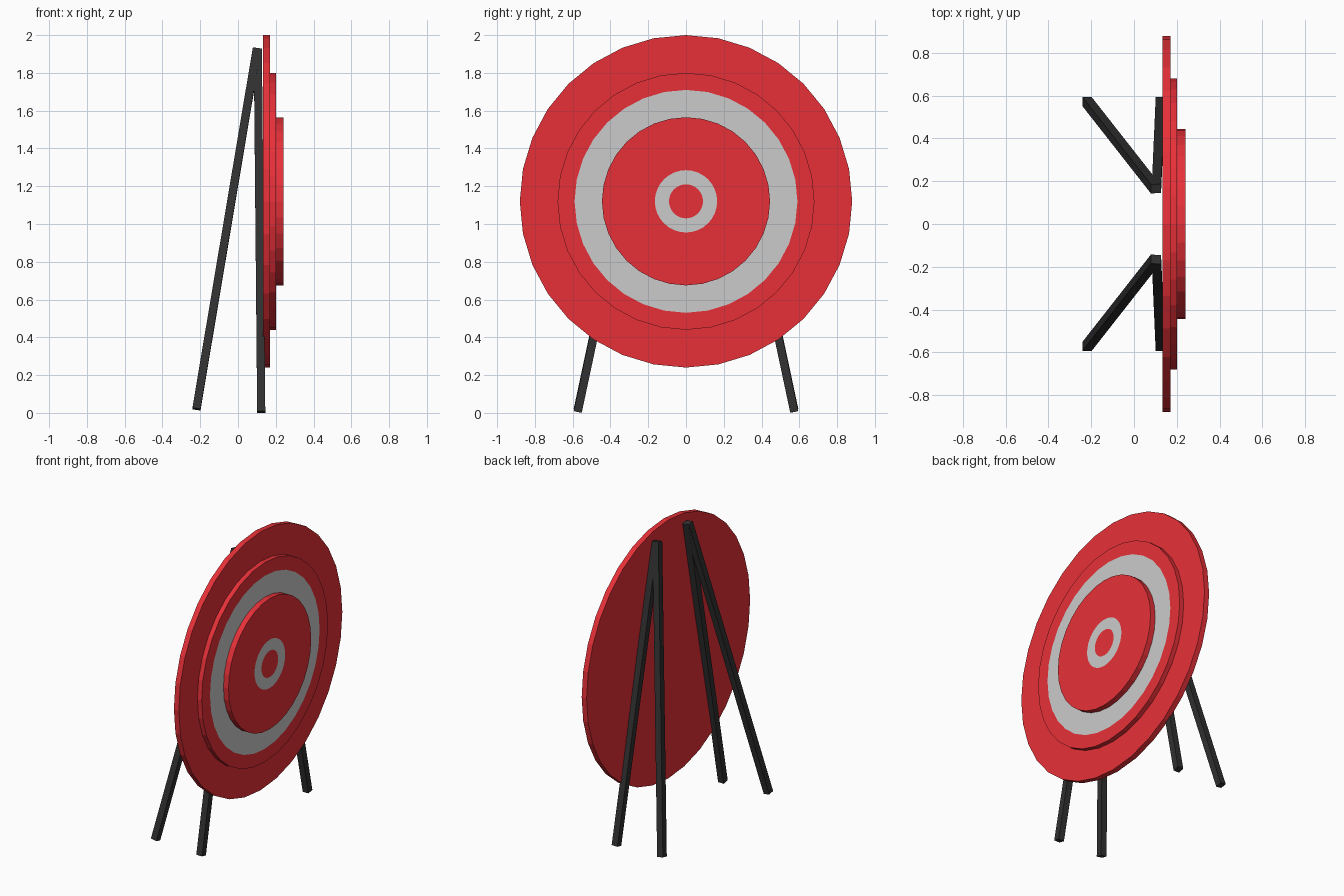
import bpy, bmesh
from math import sin, cos, pi
from mathutils import Vector

if "Cube" in bpy.data.objects:
    bpy.data.objects.remove(bpy.data.objects["Cube"])

SIDES = 32
CENTRE_Z = 1.12


def material(name, rgb):
    m = bpy.data.materials.new(name)
    m.diffuse_color = (*rgb, 1)
    m.use_nodes = True
    m.node_tree.nodes["Principled BSDF"].inputs["Base Color"].default_value = m.diffuse_color
    return m


red = material("red", (0.8, 0.03, 0.04))
pale = material("pale_grey", (0.7, 0.7, 0.7))
black = material("black", (0.03, 0.03, 0.03))


def finish(name, bm, mats):
    bmesh.ops.recalc_face_normals(bm, faces=bm.faces)
    me = bpy.data.meshes.new(name)
    bm.to_mesh(me)
    bm.free()
    for m in mats:
        me.materials.append(m)
    ob = bpy.data.objects.new(name, me)
    bpy.context.collection.objects.link(ob)
    return ob


def disc(name, x0, x1, bands):
    """Disc facing +x; bands = (outer radius, material slot), outside to inside."""
    bm = bmesh.new()

    def loop(x, r):
        return [bm.verts.new((x, r * cos(2 * pi * i / SIDES),
                              CENTRE_Z + r * sin(2 * pi * i / SIDES)))
                for i in range(SIDES)]

    def bridge(a, b, slot):
        for i in range(SIDES):
            j = (i + 1) % SIDES
            bm.faces.new((a[i], a[j], b[j], b[i])).material_index = slot

    back = loop(x0, bands[0][0])
    bm.faces.new(back)
    rings = [loop(x1, r) for r, _ in bands]
    bridge(back, rings[0], 0)
    for k in range(len(rings) - 1):
        bridge(rings[k], rings[k + 1], bands[k][1])
    bm.faces.new(rings[-1]).material_index = bands[-1][1]
    finish(name, bm, (red, pale))


def leg(name, foot, top, width=0.043):
    """Square bar between two points."""
    foot, top = Vector(foot), Vector(top)
    d = (top - foot).normalized()
    u = (Vector((1, 0, 0)) - d * d.x).normalized() * width / 2
    v = d.cross(u)
    bm = bmesh.new()
    a, b = [[bm.verts.new(p + u * s + v * t)
             for s, t in ((-1, -1), (1, -1), (1, 1), (-1, 1))]
            for p in (foot, top)]
    bm.faces.new(a)
    bm.faces.new(b)
    for i in range(4):
        j = (i + 1) % 4
        bm.faces.new((a[i], a[j], b[j], b[i]))
    finish(name, bm, (black,))


# Stepped target face
disc("outer_disc", 0.133, 0.17, [(0.88, 0)])
disc("middle_disc", 0.17, 0.202, [(0.68, 0), (0.59, 1), (0.44, 0)])
disc("centre_disc", 0.202, 0.24, [(0.445, 0), (0.165, 1), (0.09, 0)])

# Two A-frame stands behind the target
for side, s in (("left", -1), ("right", 1)):
    leg("front_leg_" + side, (0.123, s * 0.573, 0.005), (0.105, s * 0.165, 1.925))
    leg("back_leg_" + side, (-0.22, s * 0.573, 0.02), (0.1, s * 0.165, 1.928))
